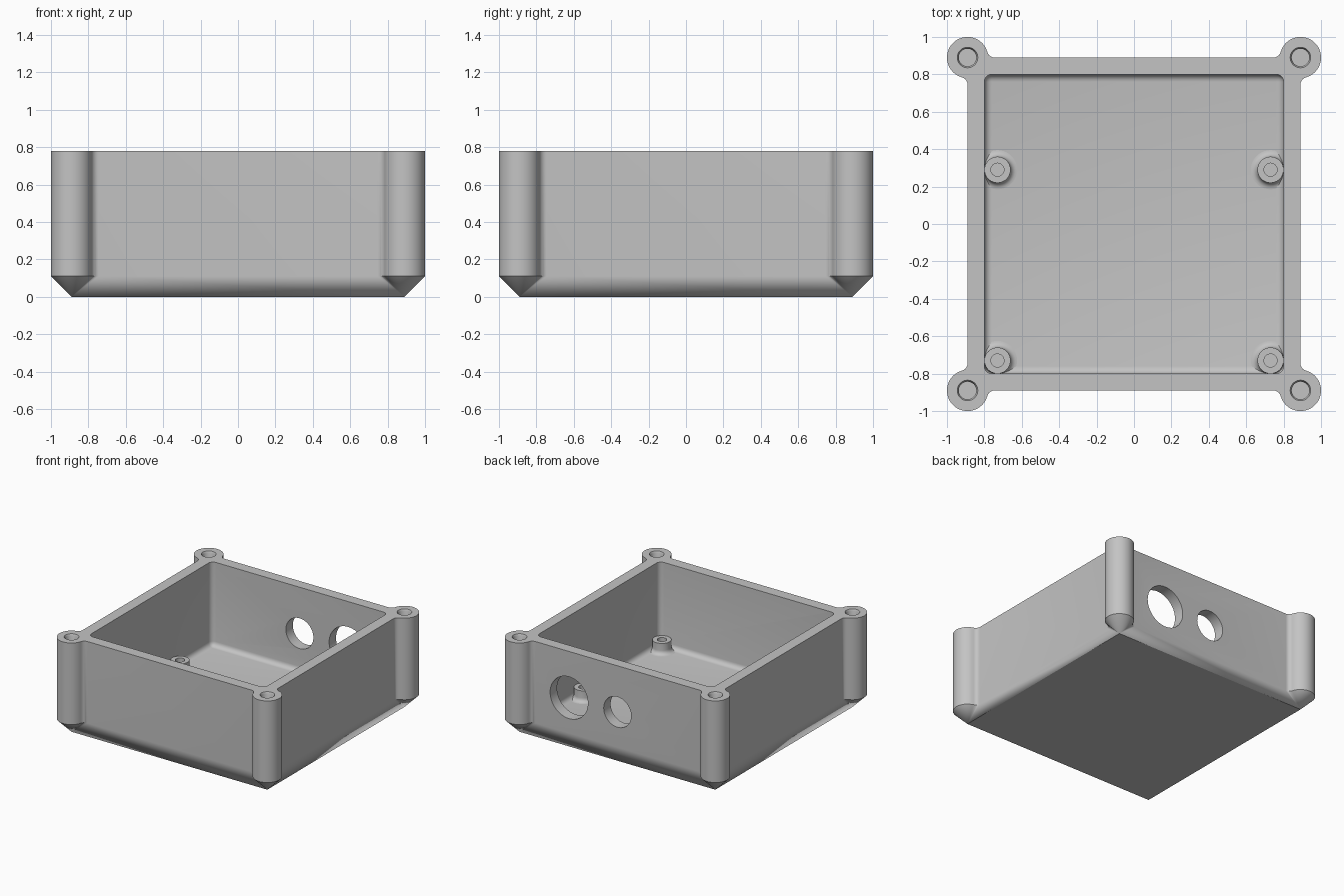
import bpy, bmesh, math
from math import cos, sin, pi, atan2, sqrt
from mathutils import Matrix

if "Cube" in bpy.data.objects:
    bpy.data.objects.remove(bpy.data.objects["Cube"], do_unlink=True)

HALF, HEIGHT, WALL = 0.89, 0.78, 0.09
POST_R, FILLET = 0.11, 0.04
CAVITY = HALF - WALL

grey = bpy.data.materials.new("light grey plastic")
grey.use_nodes = True
grey.diffuse_color = (0.55, 0.55, 0.55, 1)
grey.node_tree.nodes["Principled BSDF"].inputs["Base Color"].default_value = grey.diffuse_color


def make(name, bm, matrix=Matrix()):
    bmesh.ops.recalc_face_normals(bm, faces=bm.faces)
    mesh = bpy.data.meshes.new(name)
    bm.to_mesh(mesh)
    bm.free()
    mesh.transform(matrix)
    mesh.materials.append(grey)
    ob = bpy.data.objects.new(name, mesh)
    bpy.context.collection.objects.link(ob)
    return ob


def skin(bm, rings):
    """Join equal rings of points into a capped solid."""
    loops = [[bm.verts.new(p) for p in ring] for ring in rings]
    n = len(loops[0])
    for low, high in zip(loops, loops[1:]):
        for i in range(n):
            j = (i + 1) % n
            bm.faces.new((low[i], low[j], high[j], high[i]))
    bm.faces.new(loops[0][::-1])
    bm.faces.new(loops[-1])


def lathe(name, profile, matrix, sides=40):
    bm = bmesh.new()
    turn = [2 * pi * i / sides for i in range(sides)]
    skin(bm, [[(r * cos(a), r * sin(a), z) for a in turn] for r, z in profile])
    return make(name, bm, matrix)


def smooth(ob):
    bpy.ops.object.select_all(action="DESELECT")
    ob.select_set(True)
    bpy.context.view_layer.objects.active = ob
    bpy.ops.object.shade_smooth_by_angle(angle=math.radians(30))


def cut(ob, cutters):
    """Subtract every cutter, bake the result and drop the cutters."""
    for c in cutters:
        c.hide_render = True
        mod = ob.modifiers.new("cut", "BOOLEAN")
        mod.operation, mod.solver, mod.object = "DIFFERENCE", "EXACT", c
    graph = bpy.context.evaluated_depsgraph_get()
    baked = bpy.data.meshes.new_from_object(ob.evaluated_get(graph))
    ob.modifiers.clear()
    ob.data = baked
    for c in cutters:
        bpy.data.objects.remove(c, do_unlink=True)
    smooth(ob)


def corner(scale):
    """Outline of one corner post with a fillet into each wall."""
    reach = sqrt((POST_R + FILLET) ** 2 - FILLET ** 2)
    lean = atan2(FILLET, reach)
    blend = []
    for i in range(7):
        a = -pi / 2 + (pi / 2 - lean) * i / 6
        blend.append((-reach + FILLET * cos(a), FILLET + FILLET * sin(a)))
    start, end = pi - lean, lean - pi / 2
    arc = []
    for i in range(1, 32):
        a = start + (end - start) * i / 32
        arc.append((POST_R * cos(a), POST_R * sin(a)))
    points = blend + arc + [(v, u) for u, v in reversed(blend)]
    return [(HALF + u * scale, HALF + v * scale) for u, v in points]


def outline(z, scale):
    ring = []
    for k in range(4):
        ring += [Matrix.Rotation(-k * pi / 2, 3, "Z") @ Matrix.Translation((x, y, z)).translation
                 for x, y in corner(scale)]
    return ring


# Enclosure body: the posts taper to a point at the lower corners
bm = bmesh.new()
skin(bm, [outline(0, 0), outline(POST_R, 1), outline(HEIGHT, 1)])
bmesh.ops.remove_doubles(bm, verts=bm.verts, dist=1e-5)
body = make("enclosure_body", bm)

# Cavity with rounded floor and vertical edges
bm = bmesh.new()
bmesh.ops.create_cube(bm, size=1, matrix=Matrix.Translation((0, 0, WALL + 0.5))
                      @ Matrix.Diagonal((2 * CAVITY, 2 * CAVITY, 1, 1)))
edges = [e for e in bm.edges if min(v.co.z for v in e.verts) < 0.5]
bmesh.ops.bevel(bm, geom=edges, offset=0.04, segments=5, profile=0.5, affect="EDGES")
cutters = [make("cavity_cutter", bm)]

# Chamfered screw holes in the posts
screw = [(0.047, 0.5), (0.047, HEIGHT - 0.015), (0.055, HEIGHT), (0.055, 0.9)]
for x in (-HALF, HALF):
    for y in (-HALF, HALF):
        cutters.append(lathe("screw_cutter", screw, Matrix.Translation((x, y, 0))))

# Two round ports through the back wall
for x, r in ((0.44, 0.172), (0, 0.125)):
    place = Matrix.Translation((x, HALF, 0.4)) @ Matrix.Rotation(-pi / 2, 4, "X")
    cutters.append(lathe("port_cutter", [(r, -0.2), (r, 0.2)], place, 56))
cut(body, cutters)

# Board standoffs with flared feet and blind holes
flare = 0.035
foot = [(0.07 + flare, WALL - 0.01)]
for i in range(7):
    a = pi / 2 * i / 6
    foot.append((0.07 + flare * (1 - sin(a)), WALL + flare * (1 - cos(a))))
standoff = foot + [(0.07, 0.182), (0.035, 0.182), (0.035, WALL + 0.005)]
for side, x in (("right", -0.73), ("left", 0.73)):
    for end, y in (("front", -0.73), ("back", 0.29)):
        smooth(lathe(f"{end}_{side}_standoff", standoff, Matrix.Translation((x, y, 0))))
